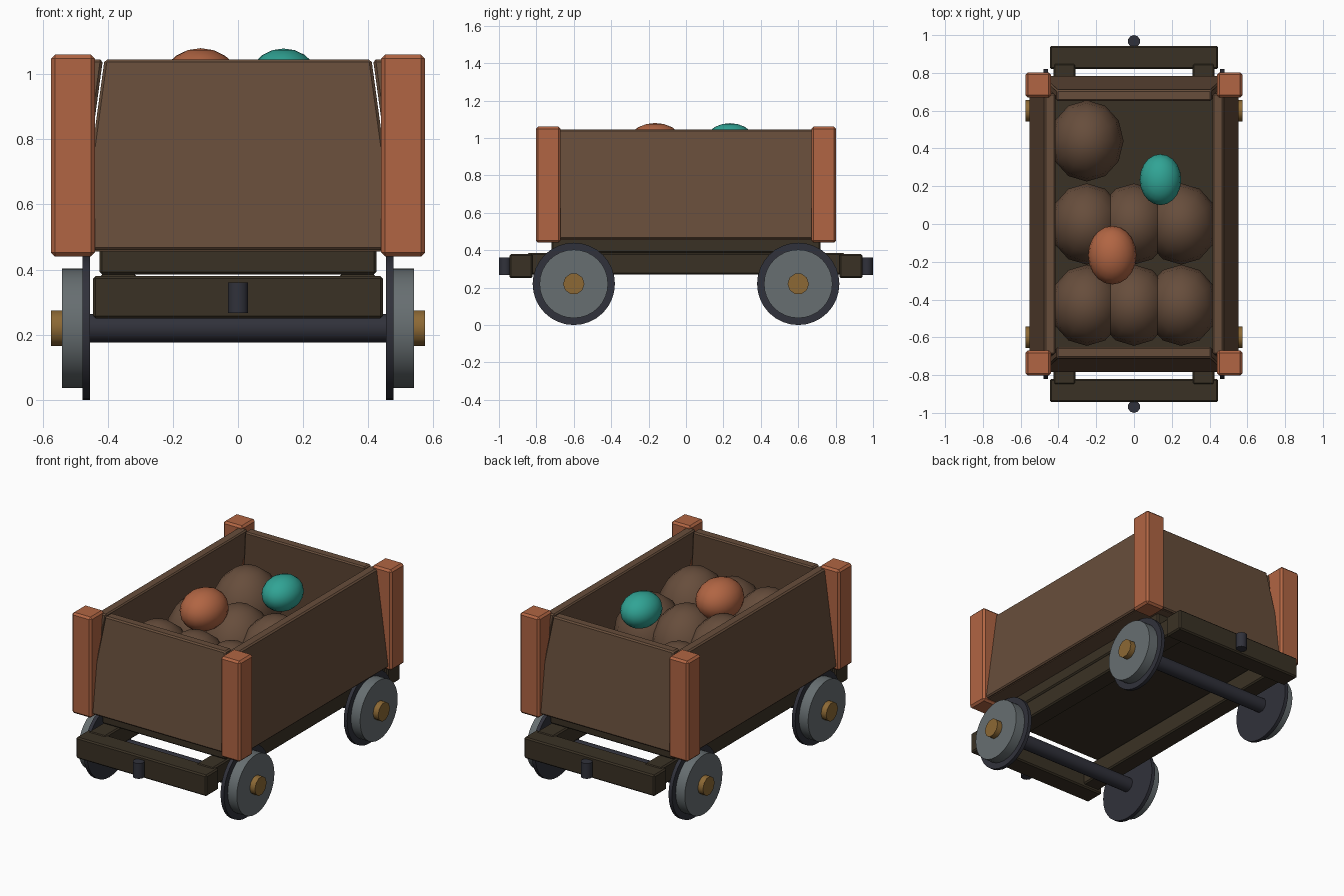
import bpy, bmesh, math
from mathutils import Matrix

if "Cube" in bpy.data.objects:
    bpy.data.objects.remove(bpy.data.objects["Cube"], do_unlink=True)


def material(name, rgb):
    m = bpy.data.materials.new(name)
    m.use_nodes = True
    m.diffuse_color = (*rgb, 1)
    m.node_tree.nodes["Principled BSDF"].inputs["Base Color"].default_value = (*rgb, 1)
    return m


plank = material("brown plank", (0.135, 0.075, 0.043))
post_wood = material("red wood", (0.44, 0.13, 0.056))
dark_wood = material("dark wood", (0.042, 0.031, 0.018))
dark_metal = material("dark metal", (0.03, 0.031, 0.043))
steel = material("grey steel", (0.135, 0.157, 0.165))
brass = material("brass", (0.263, 0.14, 0.035))
sack_cloth = material("sack brown", (0.135, 0.075, 0.045))
teal = material("teal", (0.03, 0.37, 0.30))


def finish(bm, name, mat, bevel=0, smooth=False):
    bmesh.ops.recalc_face_normals(bm, faces=bm.faces)
    mesh = bpy.data.meshes.new(name)
    bm.to_mesh(mesh)
    bm.free()
    mesh.materials.append(mat)
    ob = bpy.data.objects.new(name, mesh)
    bpy.context.collection.objects.link(ob)
    if bevel:
        mod = ob.modifiers.new("Bevel", "BEVEL")
        mod.width = bevel
        mod.segments = 1
    if smooth:
        bpy.ops.object.select_all(action="DESELECT")
        ob.select_set(True)
        bpy.context.view_layer.objects.active = ob
        bpy.ops.object.shade_smooth_by_angle(angle=math.radians(40))
    return ob


def slab(name, mat, z0, z1, low, high=None, bevel=0.008):
    """Block between a low and a high rectangle, each (x0, x1, y0, y1)."""
    bm = bmesh.new()
    rings = []
    for z, (x0, x1, y0, y1) in ((z0, low), (z1, high or low)):
        rings.append([bm.verts.new((x, y, z))
                      for x, y in ((x0, y0), (x1, y0), (x1, y1), (x0, y1))])
    a, b = rings
    bm.faces.new(a)
    bm.faces.new(b)
    for i in range(4):
        j = (i + 1) % 4
        bm.faces.new((a[i], a[j], b[j], b[i]))
    return finish(bm, name, mat, bevel)


def cylinder(name, mat, radius, length, centre, sides, axis="X"):
    bm = bmesh.new()
    turn = Matrix.Rotation(math.pi / 2, 4, "Y") if axis == "X" else Matrix()
    bmesh.ops.create_cone(bm, cap_ends=True, segments=sides, radius1=radius,
                          radius2=radius, depth=length,
                          matrix=Matrix.Translation(centre) @ turn)
    return finish(bm, name, mat, smooth=True)


def ellipsoid(name, mat, centre, radii, u, v):
    bm = bmesh.new()
    bmesh.ops.create_uvsphere(bm, u_segments=u, v_segments=v, radius=1,
                              matrix=Matrix.Translation(centre) @ Matrix.Diagonal((*radii, 1)))
    return finish(bm, name, mat, smooth=True)


def span(sign, a, b):
    return tuple(sorted((sign * a, sign * b)))


# Chassis floor and the plank base of the box
slab("chassis_floor", dark_wood, 0.385, 0.48, (-0.425, 0.425, -0.72, 0.72))
slab("box_base", plank, 0.455, 0.47, (-0.54, 0.54, -0.77, 0.77), bevel=0)

for s, side in ((-1, "right"), (1, "left")):
    # Leaning side wall and chassis rail
    slab(f"{side}_wall", plank, 0.46, 1.045,
         (*span(s, 0.495, 0.555), -0.75, 0.75), (*span(s, 0.415, 0.475), -0.69, 0.69))
    slab(f"{side}_rail", dark_wood, 0.27, 0.385, (*span(s, 0.31, 0.425), -0.85, 0.85))

for t, end in ((-1, "front"), (1, "back")):
    # Leaning end wall, buffer beam and coupling pin
    slab(f"{end}_wall", plank, 0.46, 1.045,
         (-0.49, 0.49, *span(t, 0.725, 0.785)), (-0.41, 0.41, *span(t, 0.65, 0.71)))
    slab(f"{end}_beam", dark_wood, 0.25, 0.38, (-0.445, 0.445, *span(t, 0.82, 0.943)))
    cylinder(f"{end}_pin", dark_metal, 0.033, 0.094, (0, t * 0.967, 0.313), 10, "Z")
    cylinder(f"{end}_axle", dark_metal, 0.044, 0.92, (0, t * 0.6, 0.22), 16)
    for s, side in ((-1, "right"), (1, "left")):
        # Corner post and flanged wheel
        slab(f"{end}_{side}_post", post_wood, 0.44, 1.06,
             (*span(s, 0.44, 0.574), *span(t, 0.67, 0.803)), bevel=0.012)
        for part, mat, r, x0, x1, sides in (("flange", dark_metal, 0.22, 0.455, 0.478, 32),
                                            ("wheel", steel, 0.183, 0.47, 0.54, 32),
                                            ("hub", brass, 0.057, 0.53, 0.575, 10)):
            cylinder(f"{end}_{side}_{part}", mat, r, x1 - x0,
                     (s * (x0 + x1) / 2, t * 0.6, 0.22), sides)

# Load of sacks, with one place left empty at the back
for row, y in enumerate((-0.43, 0.0, 0.44)):
    for col, x in enumerate((-0.25, 0.0, 0.25)):
        if row < 2 or col == 0:
            ellipsoid(f"sack_{row}_{col}", sack_cloth, (x, y, 0.71), (0.195, 0.215, 0.24), 12, 8)

# Two round stones on top of the load
ellipsoid("red_stone", post_wood, (-0.115, -0.165, 0.96), (0.128, 0.155, 0.12), 20, 10)
ellipsoid("teal_stone", teal, (0.14, 0.235, 0.977), (0.11, 0.135, 0.102), 20, 10)
